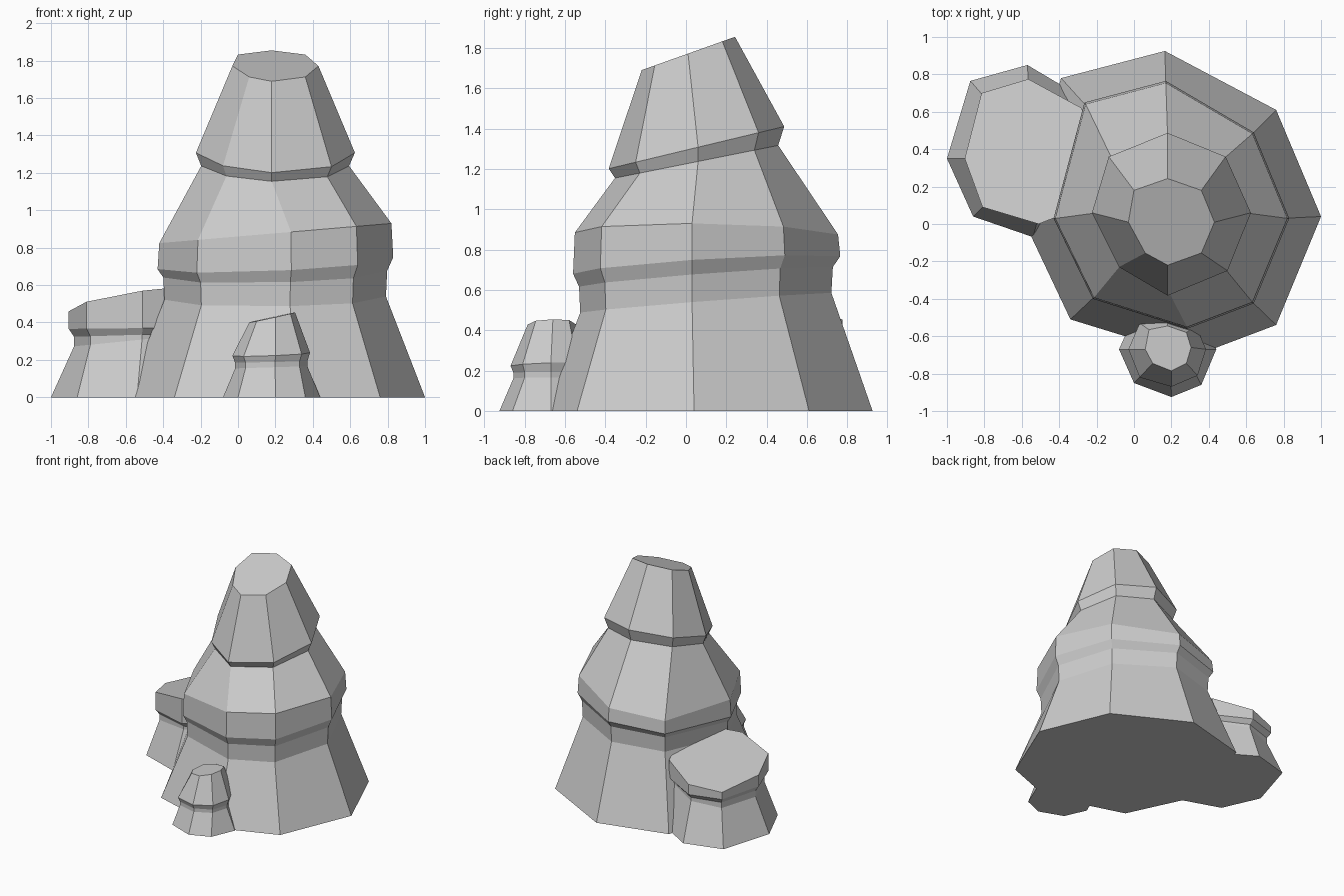
import bpy, bmesh

if "Cube" in bpy.data.objects:
    bpy.data.objects.remove(bpy.data.objects["Cube"])

def ring(points, centre, scale, z, tilt=(0, 0)):
    """Scale an outline about a centre and lay it on a tilted plane z + tilt.x*x + tilt.y*y."""
    cx, cy = centre
    out = []
    for px, py in points:
        x, y = cx + (px - cx) * scale, cy + (py - cy) * scale
        out.append((x, y, z + tilt[0] * x + tilt[1] * y))
    return out

def loft(name, rings):
    """Skin a stack of equal-count rings and cap both ends."""
    bm = bmesh.new()
    loops = [[bm.verts.new(p) for p in r] for r in rings]
    n = len(loops[0])
    for a, b in zip(loops, loops[1:]):
        for i in range(n):
            j = (i + 1) % n
            bm.faces.new((a[i], a[j], b[j], b[i]))
    bm.faces.new(loops[0][::-1])
    bm.faces.new(loops[-1])
    bmesh.ops.recalc_face_normals(bm, faces=bm.faces)
    mesh = bpy.data.meshes.new(name)
    bm.to_mesh(mesh)
    bm.free()
    ob = bpy.data.objects.new(name, mesh)
    bpy.context.collection.objects.link(ob)
    return ob

# Main rock: irregular octagon outlines, counter-clockwise from +x
foot = [(1.0, .04), (.76, .61), (.165, .925), (-.39, .78),
        (-.6, .04), (-.34, -.51), (.31, -.71), (.76, -.54)]
bulge = [(.83, .03), (.64, .49), (.17, .765), (-.265, .65),
         (-.43, .03), (-.22, -.4), (.285, -.56), (.64, -.425)]
shoulder = [(.625, .06), (.49, .36), (.18, .487), (-.135, .36),
            (-.225, .06), (-.08, -.23), (.18, -.383), (.5, -.25)]
peak = [(.43, .01), (.36, .18), (.18, .243), (0, .18),
        (-.03, .01), (.06, -.155), (.18, -.22), (.36, -.155)]
c = (.18, .03)
loft("main_rock", [
    ring(foot, c, 1, 0),
    ring(bulge, c, .94, .525, (.015, .08)),
    ring(bulge, c, .95, .65, (.03, .08)),
    ring(bulge, c, 1, .705, (.05, .07)),
    ring(bulge, c, .985, .86, (.085, 0)),
    ring(shoulder, (.18, .06), .93, 1.225, (0, .2)),
    ring(shoulder, c, 1, 1.293, (0, .24)),
    ring(peak, c, 1, 1.768, (0, .357)),
])

# Flat-topped side rock, partly buried in the main one
side_foot = [(-.15, .35), (-.25, .66), (-.57, .85), (-.875, .765),
             (-1.0, .35), (-.86, .04), (-.54, -.07), (-.25, .02)]
side_top = [(-.2, .35), (-.28, .62), (-.565, .775), (-.815, .7),
            (-.905, .35), (-.81, .09), (-.51, 0), (-.28, .09)]
c = (-.55, .35)
loft("side_rock", [
    ring(side_foot, c, 1, 0),
    ring(side_top, c, .92, .36, (.1, 0)),
    ring(side_top, c, .92, .35, (.03, 0)),
    ring(side_top, c, 1, .375, (.01, 0)),
    ring(side_top, c, 1, .649, (.155, -.14)),
])

# Small front rock
small_foot = [(.44, -.67), (.36, -.5), (.18, -.43), (0, -.49),
              (-.08, -.67), (0, -.85), (.2, -.925), (.36, -.86)]
small_bulge = [(.385, -.67), (.33, -.54), (.18, -.48), (.03, -.53),
               (-.03, -.67), (.03, -.82), (.2, -.87), (.34, -.81)]
small_top = [(.305, -.66), (.28, -.58), (.18, -.545), (.08, -.565),
             (.06, -.67), (.1, -.745), (.2, -.785), (.28, -.745)]
c = (.18, -.67)
loft("small_rock", [
    ring(small_foot, c, 1, 0),
    ring(small_bulge, c, .93, .155, (.03, 0)),
    ring(small_bulge, c, .93, .185, (.02, 0)),
    ring(small_bulge, c, 1, .25, (.04, .04)),
    ring(small_top, c, 1, .4, (.22, .02)),
])
